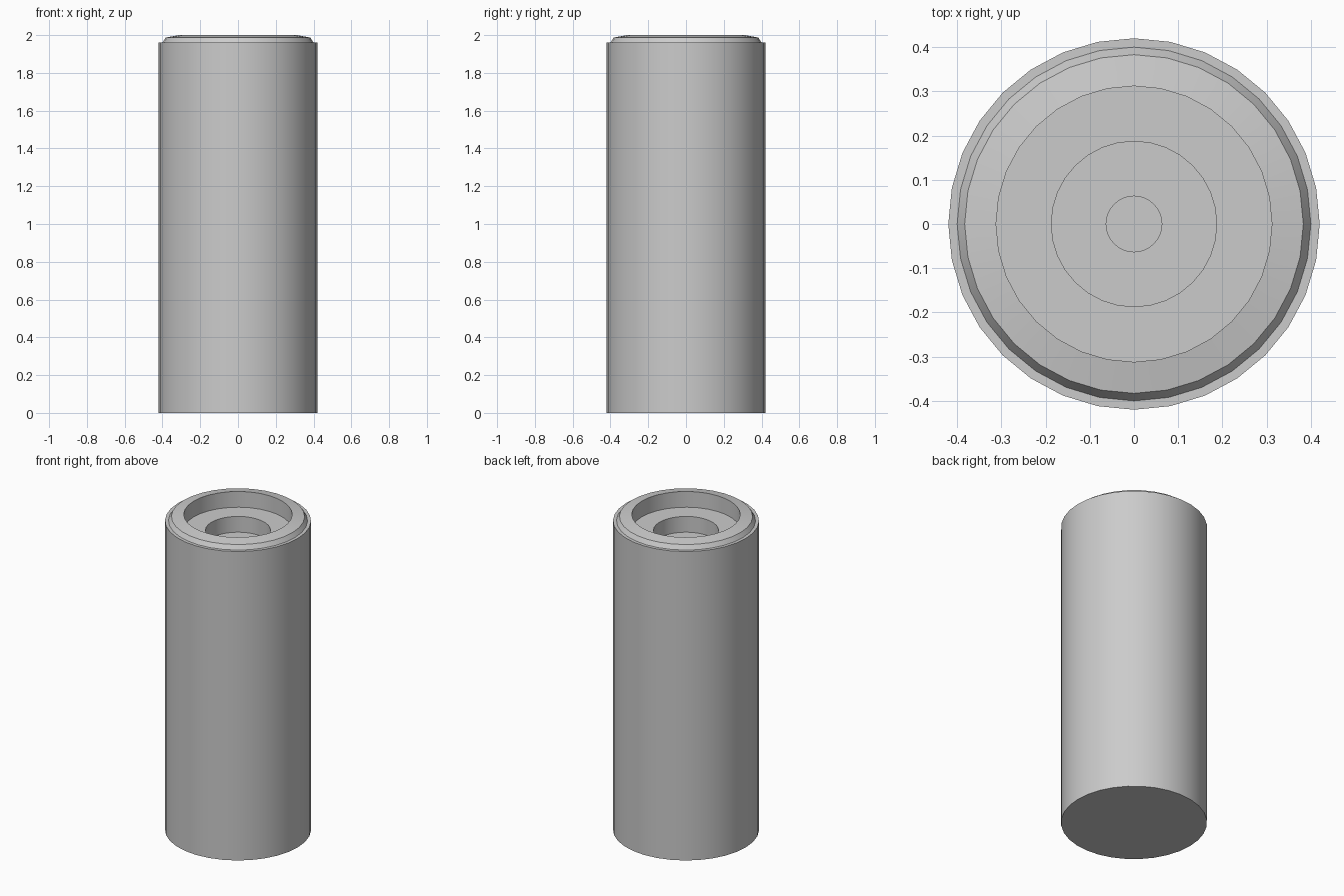
import bpy, bmesh, math
from mathutils import Matrix

cube = bpy.data.objects.get("Cube")
if cube:
    bpy.data.objects.remove(cube, do_unlink=True)

# Single plain grey material
grey = bpy.data.materials.new("light_grey")
grey.use_nodes = True
colour = (0.6, 0.6, 0.6, 1)
grey.diffuse_color = colour
grey.node_tree.nodes["Principled BSDF"].inputs["Base Color"].default_value = colour

SIDES = 32
STEP = 0.1


def lathe(name, profile):
    """Revolve (radius, height) points around z and cap both ends."""
    bm = bmesh.new()
    rings = []
    for radius, z in profile:
        circle = bmesh.ops.create_circle(bm, segments=SIDES, radius=radius,
                                         matrix=Matrix.Translation((0, 0, z)))
        rings.append(circle["verts"])
    for low, high in zip(rings, rings[1:]):
        for i in range(SIDES):
            j = (i + 1) % SIDES
            bm.faces.new((low[i], low[j], high[j], high[i]))
    bm.faces.new(rings[0])
    bm.faces.new(rings[-1])
    bmesh.ops.recalc_face_normals(bm, faces=bm.faces)
    mesh = bpy.data.meshes.new(name)
    bm.to_mesh(mesh)
    bm.free()
    mesh.materials.append(grey)
    obj = bpy.data.objects.new(name, mesh)
    bpy.context.collection.objects.link(obj)
    bpy.ops.object.select_all(action="DESELECT")
    obj.select_set(True)
    bpy.context.view_layer.objects.active = obj
    bpy.ops.object.shade_smooth_by_angle(angle=math.radians(30))
    return obj


# Outer wall, narrow ledge and bevelled rim
profile = [(0.42, 0), (0.42, 1.96), (0.40, 1.96), (0.383, 1.987), (0.312, 2)]

# Stepped well sunk into the top
z = 2
for radius in (0.312, 0.187, 0.063):
    if z < 2:
        profile.append((radius, z))
    z -= STEP
    profile.append((radius, z))

lathe("stepped_cylinder", profile)
